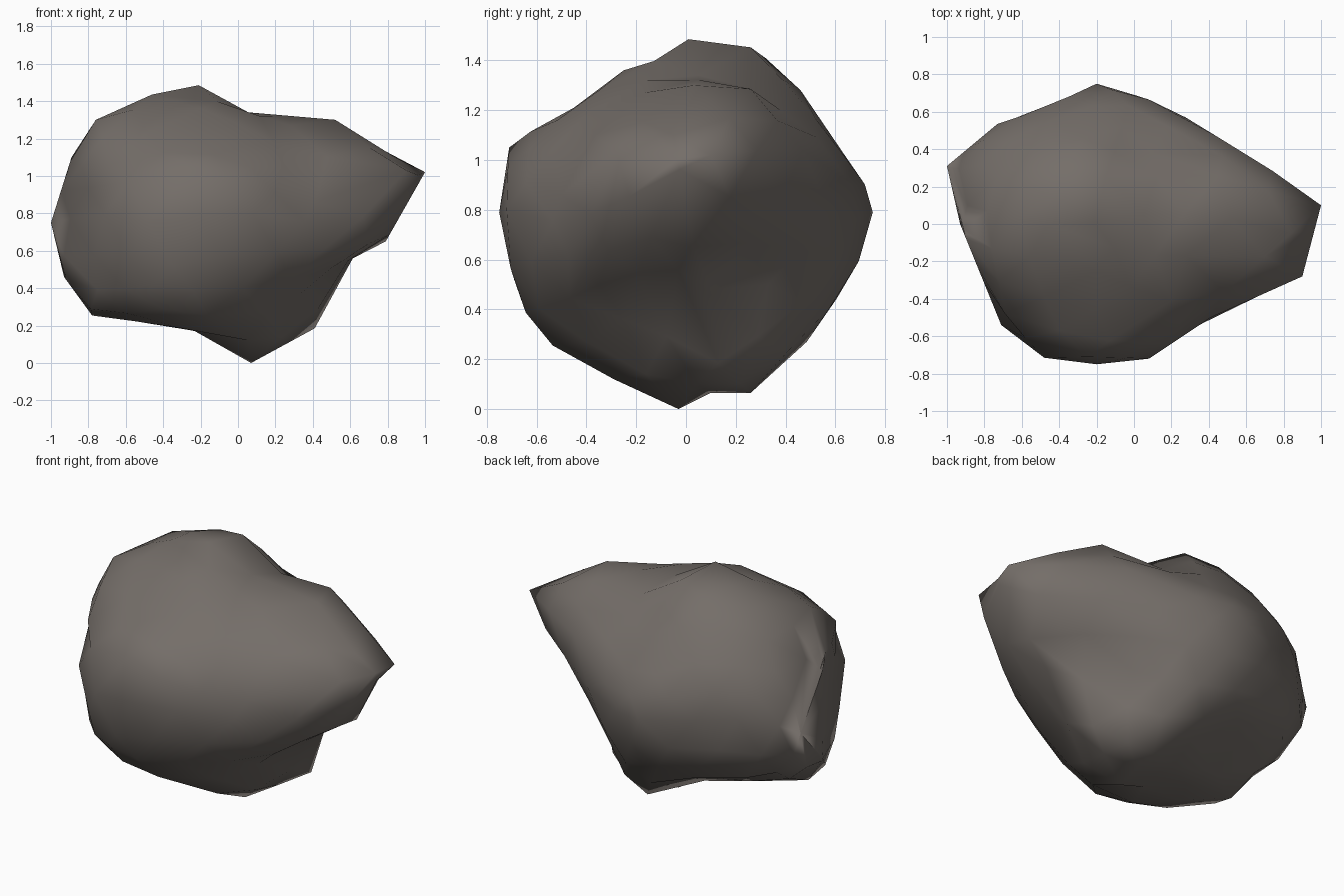
import bpy, bmesh, math
from mathutils import Vector

if "Cube" in bpy.data.objects:
    bpy.data.objects.remove(bpy.data.objects["Cube"])

CENTRE = Vector((-0.2, 0.0, 0.79))
SCALE = Vector((0.93, 0.735, 0.68))

# Landmark corners of the boulder; the rest of the surface is blended between them
LANDMARKS = [
    # left side, crown and the pointed right lobe
    (-1, .31, .75), (-.89, .1, 1.1), (-.76, -.13, 1.3), (-.46, 0, 1.435),
    (-.21, .01, 1.485), (.055, .05, 1.34), (.52, .03, 1.3), (1, .1, 1.02),
    (.79, .03, .65), (.46, .1, .48), (.9, -.28, 1.03), (.84, -.05, 1.1),
    # foot and underside
    (.41, .13, .185), (.07, -.03, 0), (-.2, -.05, .18), (-.78, -.08, .24),
    (-.93, .15, .46), (.08, .26, .065), (.06, -.29, .12), (-.17, -.535, .255),
    (-.2, .27, .26), (-.75, -.38, .39), (.32, -.25, .36), (-.55, .27, .37),
    # back
    (-.15, .26, 1.455), (-.27, .46, 1.28), (-.22, .63, 1.03), (-.2, .75, .79),
    (-.1, .485, .27), (-.73, .535, .85), (.08, .665, .9), (.44, .47, 1.04),
    (-.72, .44, .45), (.45, .26, 1.285), (.1, .38, 1.2), (.28, .33, .5),
    (.12, .25, 1.29),
    # front
    (-.35, -.69, .52), (-.2, -.75, .79), (-.25, -.71, 1.05), (-.2, -.45, 1.21),
    (-.2, -.25, 1.36), (.2, -.41, 1.175), (.28, -.17, 1.27), (.41, -.5, .86),
    (.08, -.72, .8), (-.48, -.715, .75), (-.71, -.54, .8), (-.69, -.48, 1.06),
]

# Outlines that trim stray bulges: height and width along x
TOP = [(-1, .75), (-.89, 1.1), (-.76, 1.3), (-.46, 1.435), (-.21, 1.485),
       (.055, 1.34), (.52, 1.3), (1, 1.02)]
BOTTOM = [(-1, .75), (-.93, .46), (-.77, .24), (-.45, .215), (-.2, .165),
          (.07, 0), (.41, .185), (.46, .48), (.79, .65), (1, 1.02)]
BACK = [(-1, .31), (-.73, .535), (-.46, .625), (-.2, .755), (.08, .665),
        (.42, .5), (.57, .38), (.69, .32), (1, .1)]
FRONT = [(-1, .31), (-.93, 0), (-.71, -.54), (-.48, -.715), (-.2, -.75),
         (.08, -.72), (.41, -.5), (.9, -.28), (1, .1)]


def kernel(a, b):
    return math.exp(-(a - b).length / 1.5)


def along(outline, x):
    x = min(max(x, -1), 1)
    for (x0, h0), (x1, h1) in zip(outline, outline[1:]):
        if x <= x1:
            return h0 + (h1 - h0) * (x - x0) / (x1 - x0)
    return outline[-1][1]


bm = bmesh.new()
bmesh.ops.create_icosphere(bm, subdivisions=3, radius=1.0)
dirs = [v.co.normalized() for v in bm.verts]

# Pair each landmark with the nearest free vertex by direction
free = set(range(len(dirs)))
keys, offsets = [], []
for p in LANDMARKS:
    p = Vector(p) - CENTRE
    n = Vector(a / s for a, s in zip(p, SCALE)).normalized()
    i = max(free, key=lambda k: dirs[k].dot(n))
    free.remove(i)
    keys.append(dirs[i])
    offsets.append(p - dirs[i] * SCALE)

# Solve for the blend weights by repeated correction
K = [[kernel(a, b) for b in keys] for a in keys]
weights = [Vector() for _ in keys]
for _ in range(500):
    for i, row in enumerate(K):
        total = Vector()
        for k, w in zip(row, weights):
            total += w * k
        weights[i] += offsets[i] - total

# Push the ellipsoid out to the boulder shape, then trim it to the outlines
for v, d in zip(bm.verts, dirs):
    co = CENTRE + d * SCALE
    for key, w in zip(keys, weights):
        co += w * kernel(d, key)
    x = min(max(co.x, -1), 1)
    y = min(max(co.y, along(FRONT, x)), along(BACK, x))
    z = min(max(co.z, along(BOTTOM, x)), along(TOP, x))
    v.co = (x, y, z)
bmesh.ops.recalc_face_normals(bm, faces=bm.faces[:])
for f in bm.faces:
    f.smooth = True

mesh = bpy.data.meshes.new("boulder")
bm.to_mesh(mesh)
bm.free()

# Stone colour
mat = bpy.data.materials.new("brown grey stone")
mat.diffuse_color = (0.175, 0.155, 0.14, 1.0)
mat.use_nodes = True
mat.node_tree.nodes["Principled BSDF"].inputs["Base Color"].default_value = mat.diffuse_color
mesh.materials.append(mat)
bpy.context.collection.objects.link(bpy.data.objects.new("boulder", mesh))
